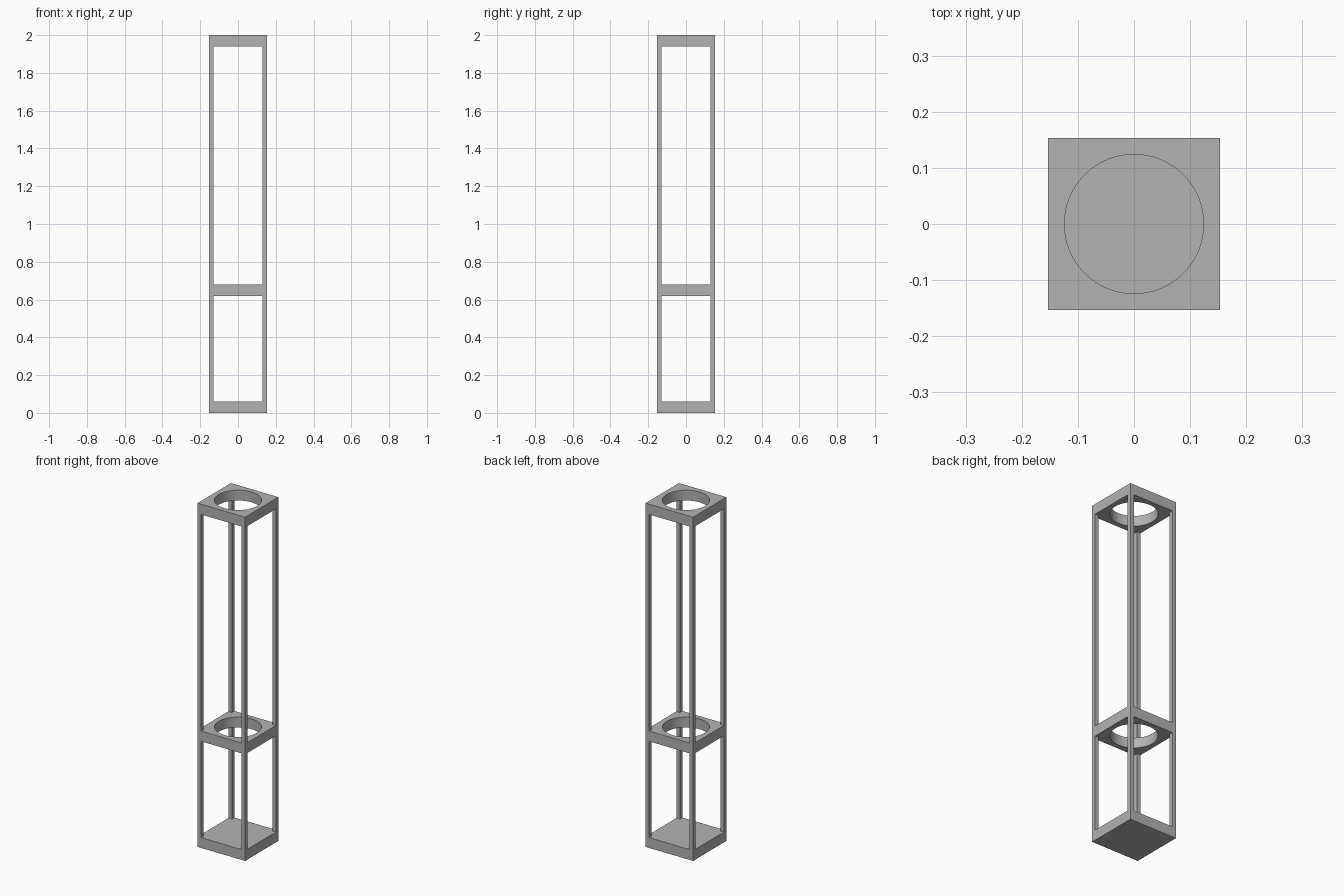
import bpy, bmesh, math
from mathutils import Vector

cube = bpy.data.objects.get("Cube")
if cube:
    bpy.data.objects.remove(cube, do_unlink=True)

HALF = 0.153      # half width of the frame
POST = 0.023      # side of each square post
THICK = 0.06      # plate thickness
BORE = 0.124      # radius of the round openings
MID, TOP = 0.62, 1.94   # undersides of the upper plates

grey = bpy.data.materials.new("neutral_grey")
grey.use_nodes = True
colour = (0.45, 0.45, 0.45, 1)
grey.diffuse_color = colour
grey.node_tree.nodes["Principled BSDF"].inputs["Base Color"].default_value = colour


def finish(name, bm):
    bmesh.ops.recalc_face_normals(bm, faces=bm.faces)
    mesh = bpy.data.meshes.new(name)
    bm.to_mesh(mesh)
    bm.free()
    mesh.materials.append(grey)
    obj = bpy.data.objects.new(name, mesh)
    bpy.context.collection.objects.link(obj)
    return obj


def box(name, low, high):
    low, high = Vector(low), Vector(high)
    bm = bmesh.new()
    bmesh.ops.create_cube(bm, size=1)
    bmesh.ops.scale(bm, vec=high - low, verts=bm.verts)
    bmesh.ops.translate(bm, vec=(low + high) / 2, verts=bm.verts)
    return finish(name, bm)


def loop(bm, points):
    verts = [bm.verts.new(p) for p in points]
    for a, b in zip(verts, verts[1:] + verts[:1]):
        bm.edges.new((a, b))


def ring_plate(name, z, segments=64):
    # square outline with a round opening, filled and extruded upward
    bm = bmesh.new()
    loop(bm, [(x * HALF, y * HALF, z) for x, y in ((-1, -1), (1, -1), (1, 1), (-1, 1))])
    angles = [math.tau * i / segments for i in range(segments)]
    loop(bm, [(BORE * math.cos(a), BORE * math.sin(a), z) for a in angles])
    bmesh.ops.triangle_fill(bm, edges=bm.edges[:], use_beauty=True)
    new = bmesh.ops.extrude_face_region(bm, geom=bm.faces[:], use_keep_orig=True)["geom"]
    moved = [g for g in new if isinstance(g, bmesh.types.BMVert)]
    bmesh.ops.translate(bm, vec=(0, 0, THICK), verts=moved)
    obj = finish(name, bm)
    bpy.ops.object.select_all(action='DESELECT')
    obj.select_set(True)
    bpy.context.view_layer.objects.active = obj
    bpy.ops.object.shade_smooth_by_angle(angle=math.radians(30))
    return obj


# Plates: solid base, two with round openings
box("base_plate", (-HALF, -HALF, 0), (HALF, HALF, THICK))
ring_plate("middle_plate", MID)
ring_plate("top_plate", TOP)

# Corner posts between the plates
for level, z0, z1 in (("lower", THICK, MID), ("upper", MID + THICK, TOP)):
    for side, sx in (("left", 1), ("right", -1)):
        for end, sy in (("front", -1), ("back", 1)):
            xs = sorted((sx * HALF, sx * (HALF - POST)))
            ys = sorted((sy * HALF, sy * (HALF - POST)))
            box(f"{level}_post_{end}_{side}", (xs[0], ys[0], z0), (xs[1], ys[1], z1))
